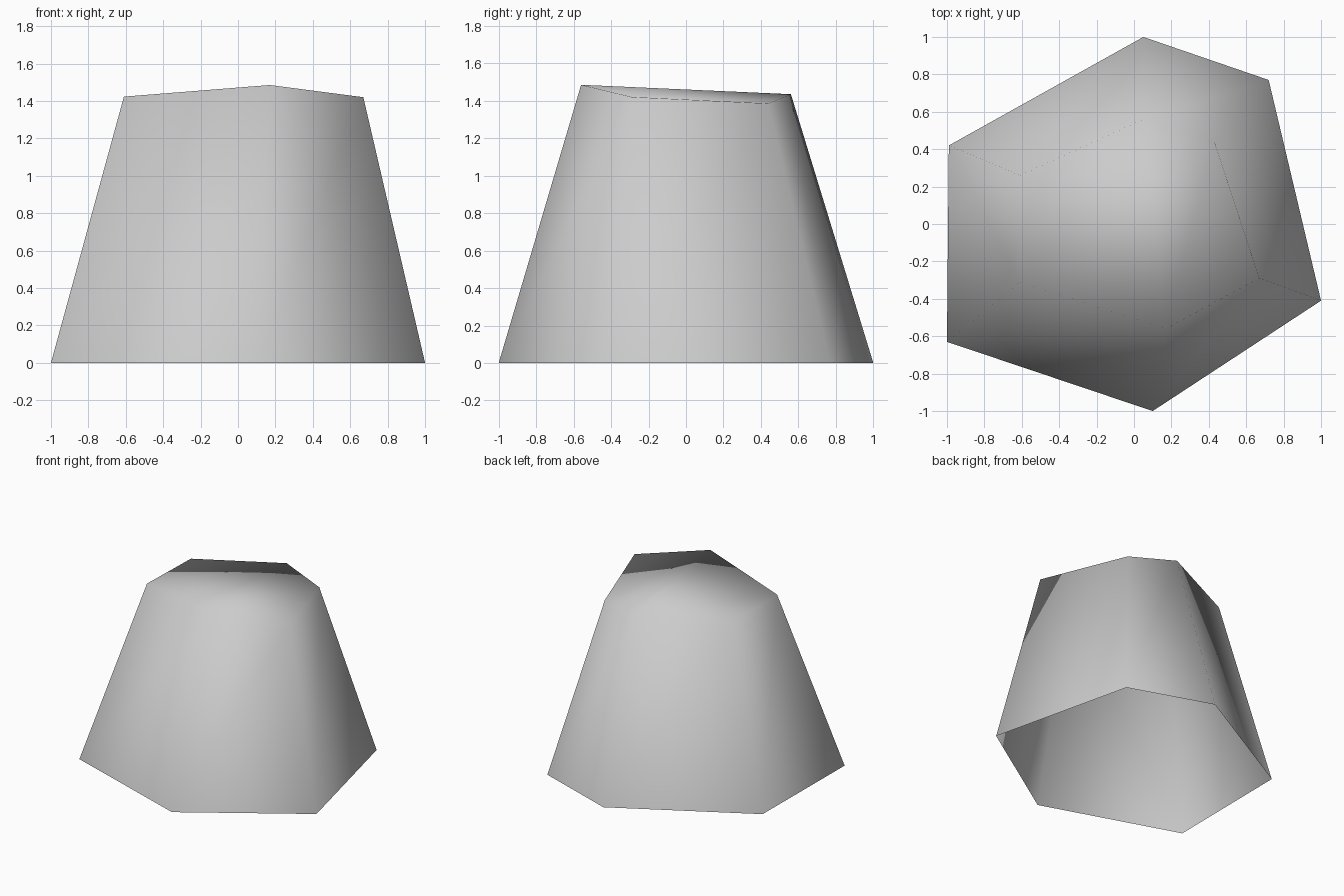
import bpy
import bmesh

if "Cube" in bpy.data.objects:
    bpy.data.objects.remove(bpy.data.objects["Cube"], do_unlink=True)


def make_material(name, color):
    mat = bpy.data.materials.new(name)
    mat.use_nodes = True
    mat.diffuse_color = color
    mat.node_tree.nodes["Principled BSDF"].inputs["Base Color"].default_value = color
    return mat


# Matching counter-clockwise outlines of the open base and the slanted top
base_outline = [(0.10, -1.0), (1.0, -0.41), (0.72, 0.77),
                (0.05, 1.0), (-0.99, 0.42), (-1.0, -0.63)]
top_outline = [(0.17, -0.56, 1.485), (0.67, -0.29, 1.42), (0.43, 0.44, 1.385),
               (0.05, 0.56, 1.435), (-0.61, 0.26, 1.41), (-0.61, -0.31, 1.423)]

bm = bmesh.new()
base = [bm.verts.new((x, y, 0)) for x, y in base_outline]
top = [bm.verts.new(p) for p in top_outline]

# Sloping walls
count = len(base)
for i in range(count):
    j = (i + 1) % count
    bm.faces.new((base[i], base[j], top[j], top[i]))

# Cap in two halves, folded from front to back; the underside stays open
half = count // 2
bm.faces.new(top[:half + 1])
bm.faces.new(top[half:] + top[:1])

for face in bm.faces:
    face.smooth = True

mesh = bpy.data.meshes.new("tapered_stone")
bm.to_mesh(mesh)
bm.free()
mesh.materials.append(make_material("stone grey", (0.6, 0.6, 0.6, 1)))
stone = bpy.data.objects.new("tapered_stone", mesh)
bpy.context.collection.objects.link(stone)
